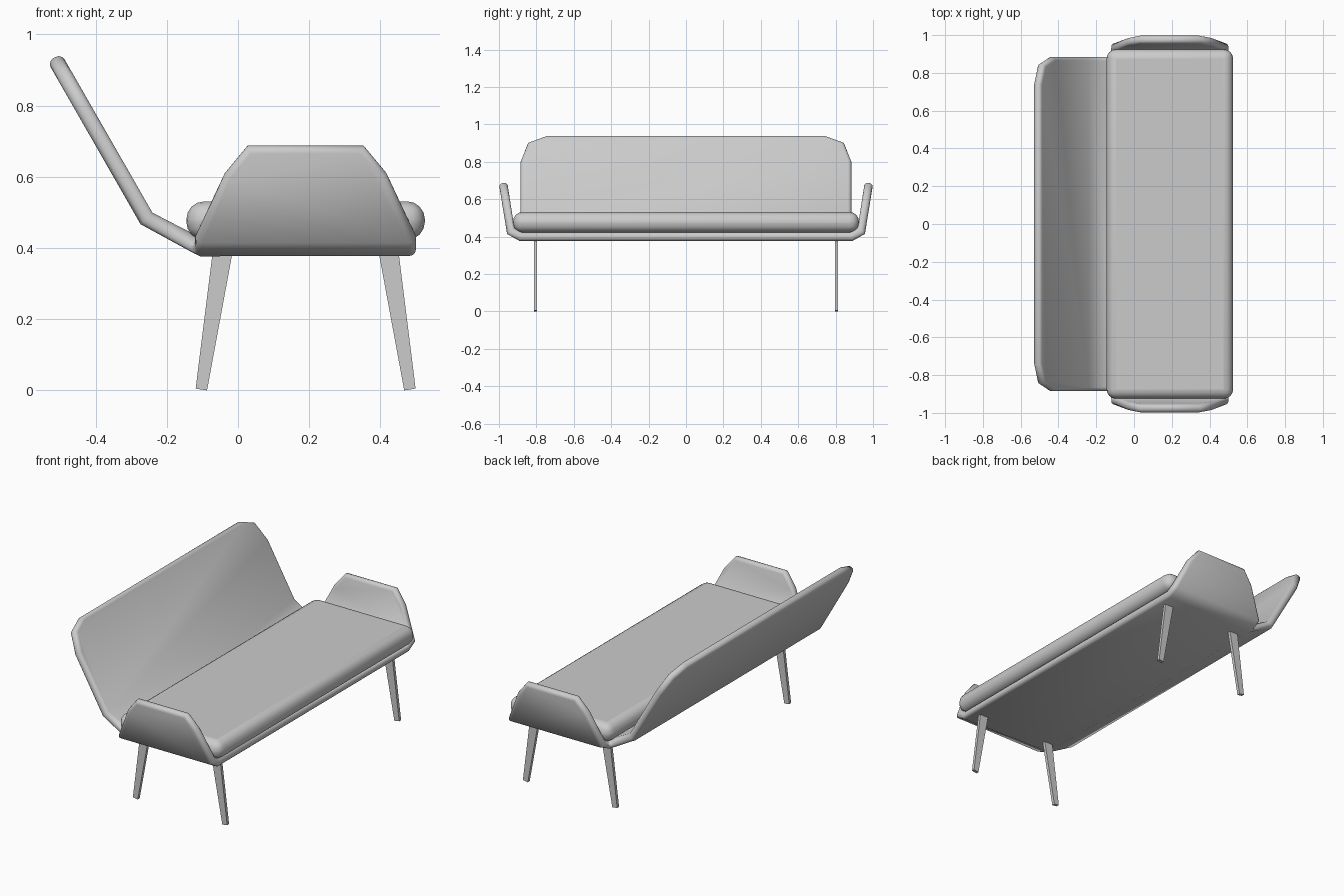
import bpy, bmesh

if "Cube" in bpy.data.objects:
    bpy.data.objects.remove(bpy.data.objects["Cube"])


def finish(name, bm, angle=1.05):
    bmesh.ops.remove_doubles(bm, verts=bm.verts, dist=1e-4)
    bmesh.ops.recalc_face_normals(bm, faces=bm.faces)
    me = bpy.data.meshes.new(name)
    bm.to_mesh(me)
    bm.free()
    ob = bpy.data.objects.new(name, me)
    bpy.context.collection.objects.link(ob)
    bpy.ops.object.select_all(action='DESELECT')
    ob.select_set(True)
    bpy.context.view_layer.objects.active = ob
    bpy.ops.object.shade_smooth_by_angle(angle=angle)
    return ob


def bevel(ob, width, segments, angle):
    m = ob.modifiers.new("round", 'BEVEL')
    m.width = width
    m.segments = segments
    m.limit_method = 'ANGLE'
    m.angle_limit = angle
    m.use_clamp_overlap = False


def add(bm, pts):
    bm.faces.new([bm.verts.new(p) for p in pts])


# Bent shell: seat plate, folded arms and folded backrest as one sheet
X0, X1, Y, Z = -0.12, 0.50, 0.885, 0.40
bm = bmesh.new()
add(bm, [(X0, -Y, Z), (X1, -Y, Z), (X1, Y, Z), (X0, Y, Z)])

for s in (-1, 1):
    add(bm, [(X0, s*Y, Z), (X1, s*Y, Z), (X1, s*0.937, 0.43), (X0, s*0.937, 0.43)])
    outline = [(X0, 0.43), (X1, 0.43), (0.417, 0.61), (0.353, 0.687), (0.027, 0.687), (-0.037, 0.61)]
    add(bm, [(x, s*(0.937 + (z - 0.43)*0.16), z) for x, z in outline])

bx, bz = -0.257, 0.483
add(bm, [(X0, -Y, Z), (X0, Y, Z), (bx, Y, bz), (bx, -Y, bz)])
side = [(Y, bz), (Y, 0.795), (0.845, 0.897), (0.74, 0.935)]
side += [(-y, z) for y, z in reversed(side)]
add(bm, [(bx - (z - bz)*0.573, y, z) for y, z in side])

shell = finish("bent_shell", bm)
m = shell.modifiers.new("thickness", 'SOLIDIFY')
m.thickness = 0.045
m.offset = 0
m.use_even_offset = True
bevel(shell, 0.019, 3, 1.05)

# Seat cushion
bm = bmesh.new()
bmesh.ops.create_cube(bm, size=1)
for v in bm.verts:
    v.co = (0.19 + v.co.x*0.67, v.co.y*1.85, 0.477 + v.co.z*0.108)
bevel(finish("seat_cushion", bm), 0.05, 4, 0.6)

# Four flat tapered legs, splayed front to back
top = [(0.395, 0.39), (0.451, 0.39)]
bottom = [(0.499, 0.005), (0.467, 0.0)]
for sx, end in ((1, "front"), (-1, "back")):
    for sy, hand in ((1, "left"), (-1, "right")):
        bm = bmesh.new()
        prof = [(0.19 + sx*(x - 0.19), z) for x, z in top + bottom]
        face = bm.faces.new([bm.verts.new((x, sy*0.805 - 0.009, z)) for x, z in prof])
        ext = bmesh.ops.extrude_face_region(bm, geom=[face])
        moved = [g for g in ext["geom"] if isinstance(g, bmesh.types.BMVert)]
        bmesh.ops.translate(bm, verts=moved, vec=(0, 0.018, 0))
        finish(f"{end}_{hand}_leg", bm, 0.5)
